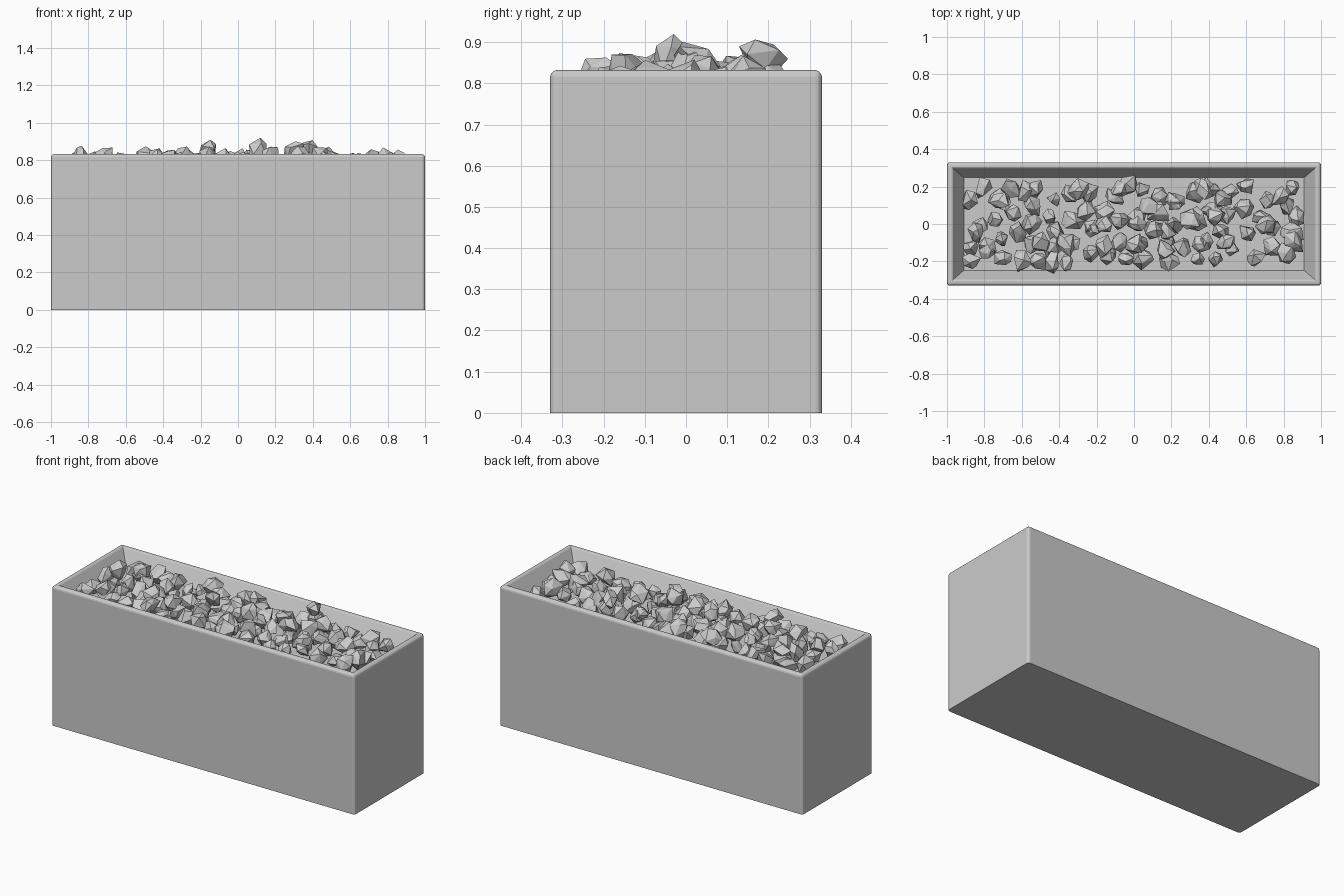
import bpy, bmesh, math, random
from mathutils import Vector, Matrix

if "Cube" in bpy.data.objects:
    bpy.data.objects.remove(bpy.data.objects["Cube"])

random.seed(11)
L, W, H = 1.0, 0.33, 0.832      # half length, half width, height
FLOOR = 0.735                   # level of the bed under the stones


def add_object(name, bm):
    mesh = bpy.data.meshes.new(name)
    bm.to_mesh(mesh)
    bm.free()
    obj = bpy.data.objects.new(name, mesh)
    bpy.context.collection.objects.link(obj)
    return obj


def rect(bm, hx, hy, z):
    return [bm.verts.new((sx * hx, sy * hy, z))
            for sx, sy in ((-1, -1), (1, -1), (1, 1), (-1, 1))]


# Planter box: outer wall, rim and tapered recess as stacked rectangles
bm = bmesh.new()
rings = [rect(bm, L, W, 0), rect(bm, L, W, H),
         rect(bm, L - 0.03, W - 0.03, H), rect(bm, L - 0.09, W - 0.082, FLOOR)]
bm.faces.new(rings[0][::-1])
for a, b in zip(rings, rings[1:]):
    for i in range(4):
        j = (i + 1) % 4
        bm.faces.new((a[i], a[j], b[j], b[i]))
bm.faces.new(rings[-1])

# Round the vertical corners and the outer top edge, then soften the inner lip
outer = [e for e in bm.edges
         if all(abs(v.co.x) > L - 0.001 for v in e.verts)
         and all(abs(v.co.y) > W - 0.001 for v in e.verts)
         and any(v.co.z > 0.5 for v in e.verts)]
bmesh.ops.bevel(bm, geom=outer, offset=0.016, segments=3, profile=0.5,
                affect='EDGES', clamp_overlap=True)
lip = [e for e in bm.edges
       if all(abs(v.co.z - H) < 0.001 and abs(v.co.x) < L - 0.029
              and abs(v.co.y) < W - 0.029 for v in e.verts)]
bmesh.ops.bevel(bm, geom=lip, offset=0.005, segments=2, profile=0.5,
                affect='EDGES', clamp_overlap=True)
bmesh.ops.recalc_face_normals(bm, faces=bm.faces)
add_object("planter_box", bm)


# Stones: faceted hulls of jittered points on a sphere
def add_stone(bm, centre, radius):
    part = bmesh.new()
    bmesh.ops.create_icosphere(part, subdivisions=1, radius=radius)
    spin = Matrix.Rotation(random.uniform(0, math.tau), 3,
                           Vector([random.uniform(-1, 1) for _ in range(3)]).normalized())
    stretch = Vector([random.uniform(0.82, 1.15) for _ in range(3)])
    for v in part.verts:
        jitter = Vector([random.uniform(-0.28, 0.28) for _ in range(3)]) * radius
        v.co = centre + spin @ ((v.co + jitter) * stretch)
    hull = bmesh.ops.convex_hull(part, input=part.verts)
    loose = {g for g in hull["geom_interior"] + hull["geom_unused"]
             if isinstance(g, bmesh.types.BMVert)}
    bmesh.ops.delete(part, geom=list(loose), context='VERTS')
    bmesh.ops.recalc_face_normals(part, faces=part.faces)
    tmp = bpy.data.meshes.new("stone_part")
    part.to_mesh(tmp)
    part.free()
    bm.from_mesh(tmp)
    bpy.data.meshes.remove(tmp)


# Scatter: a lower layer on the bed, with a looser layer resting on top
def scatter(tries, gap, hx, hy):
    spots = []
    for _ in range(tries):
        p = Vector((random.uniform(-hx, hx), random.uniform(-hy, hy)))
        if all((p - q).length > gap for q in spots):
            spots.append(p)
    return spots


bm = bmesh.new()
for p in scatter(4000, 0.085, 0.875, 0.205):
    r = random.uniform(0.043, 0.056)
    add_stone(bm, Vector((p.x, p.y, FLOOR + r * 0.9)), r)
for p in scatter(55, 0.10, 0.86, 0.2):
    r = random.uniform(0.045, 0.058)
    add_stone(bm, Vector((p.x, p.y, random.uniform(0.79, 0.825))), r)
for x, y, z in ((-0.16, 0.0, 0.855), (0.11, -0.04, 0.855), (0.30, 0.02, 0.85), (0.37, 0.19, 0.862)):
    add_stone(bm, Vector((x, y, z)), 0.056)
add_object("stones", bm)
